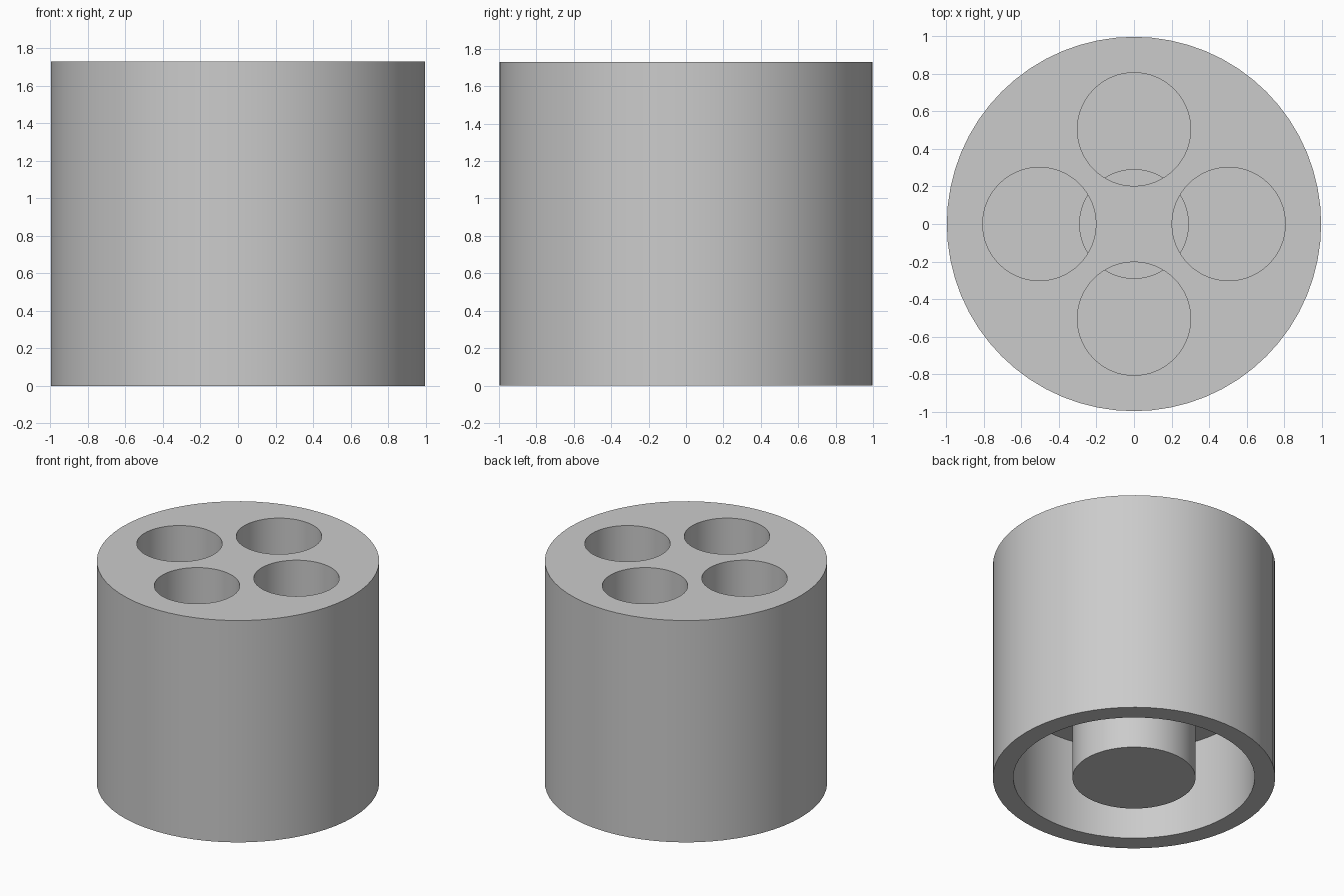
import bpy, bmesh, math
from mathutils import Matrix, Vector

cube = bpy.data.objects.get("Cube")
if cube:
    bpy.data.objects.remove(cube, do_unlink=True)

SIDES = 64
HEIGHT, SEAM = 1.73, 0.865     # overall height, joint between the two bodies
WALL = 0.145                   # shared wall thickness
RADIUS = 0.998
HOLE_RADIUS, HOLE_OFFSET = 0.302, 0.505

grey = bpy.data.materials.new("plain grey")
grey.use_nodes = True
grey.diffuse_color = (0.6, 0.6, 0.6, 1)
grey.node_tree.nodes["Principled BSDF"].inputs["Base Color"].default_value = (0.6, 0.6, 0.6, 1)


def add_object(name, bm):
    bmesh.ops.recalc_face_normals(bm, faces=bm.faces)
    mesh = bpy.data.meshes.new(name)
    bm.to_mesh(mesh)
    bm.free()
    mesh.materials.append(grey)
    obj = bpy.data.objects.new(name, mesh)
    bpy.context.collection.objects.link(obj)
    return obj


def select(obj):
    bpy.ops.object.select_all(action="DESELECT")
    obj.select_set(True)
    bpy.context.view_layer.objects.active = obj


def smooth(obj):
    select(obj)
    bpy.ops.object.shade_smooth_by_angle(angle=math.radians(30))


def lathe(name, profile):
    bm = bmesh.new()
    verts = [bm.verts.new((r, 0, z)) for r, z in profile]
    edges = [bm.edges.new(pair) for pair in zip(verts, verts[1:])]
    bmesh.ops.spin(bm, geom=verts + edges, cent=(0, 0, 0), axis=(0, 0, 1),
                   angle=math.tau, steps=SIDES, use_merge=True)
    bmesh.ops.remove_doubles(bm, verts=bm.verts, dist=0.0001)
    return add_object(name, bm)


def add_cylinder(bm, radius, bottom, top, x=0, y=0):
    bmesh.ops.create_cone(bm, cap_ends=True, segments=SIDES, radius1=radius,
                          radius2=radius, depth=top - bottom,
                          matrix=Matrix.Translation(Vector((x, y, (bottom + top) / 2))))


# Lower body: open skirt below, central post with a socket above
inner, post, socket = RADIUS - WALL, 3 * WALL, 2 * WALL
ceiling = SEAM - WALL
lower = lathe("lower_body", [
    (0, 0), (post, 0), (post, ceiling), (inner, ceiling), (inner, 0),
    (RADIUS, 0), (RADIUS, SEAM), (socket, SEAM), (socket, WALL), (0, WALL)])
smooth(lower)

# Upper body: solid drum
bm = bmesh.new()
add_cylinder(bm, RADIUS, SEAM, HEIGHT)
upper = add_object("upper_body", bm)

# Four round holes through the drum
bm = bmesh.new()
for i in range(4):
    a = i * math.pi / 2
    add_cylinder(bm, HOLE_RADIUS, SEAM - 0.1, HEIGHT + 0.1,
                 HOLE_OFFSET * math.cos(a), HOLE_OFFSET * math.sin(a))
cutter = add_object("hole_cutter", bm)
cutter.hide_render = True

cut = upper.modifiers.new("holes", "BOOLEAN")
cut.operation = "DIFFERENCE"
cut.solver = "EXACT"
cut.object = cutter
select(upper)
bpy.ops.object.modifier_apply(modifier=cut.name)
bpy.data.objects.remove(cutter, do_unlink=True)
smooth(upper)
